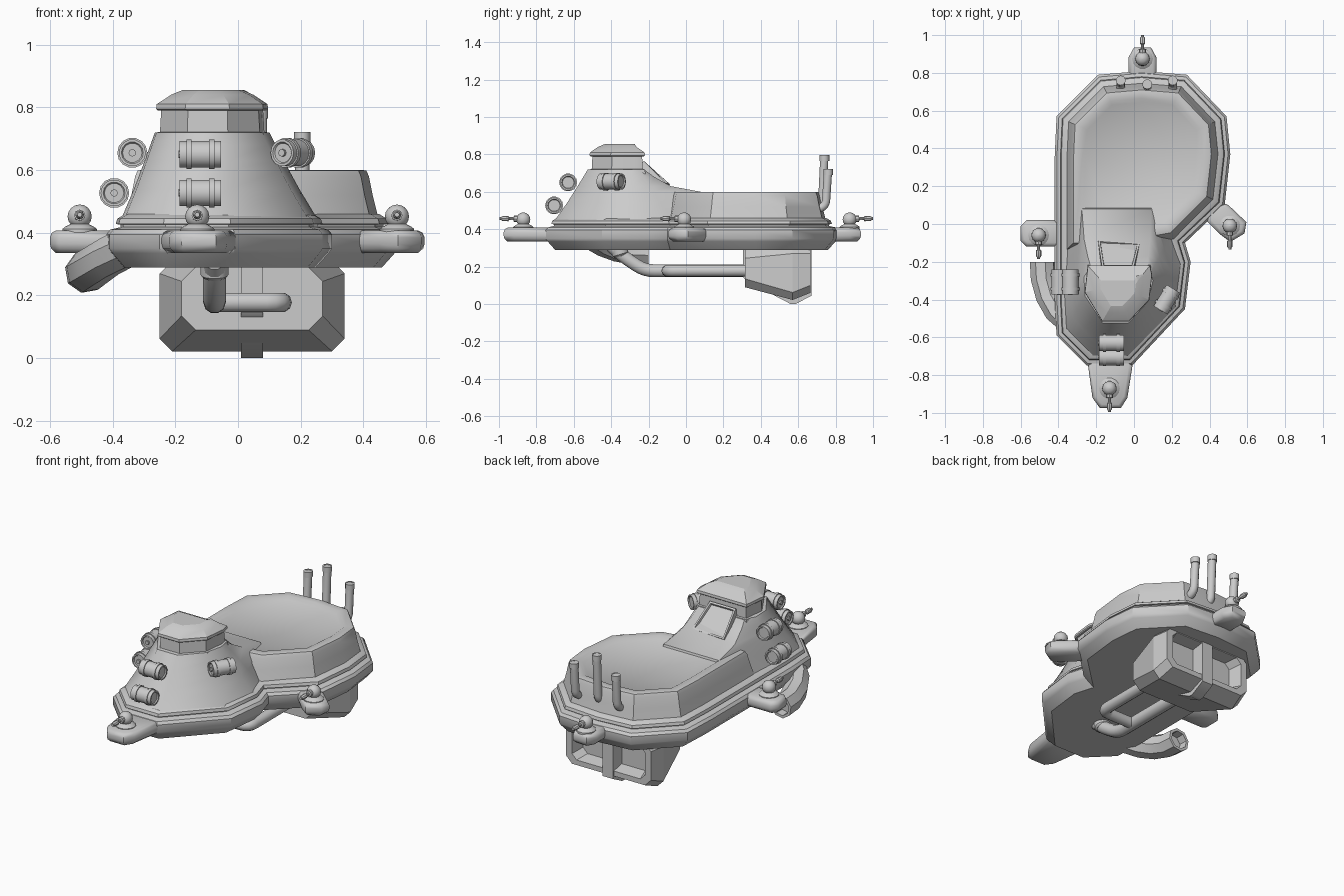
import bpy, bmesh, math
from mathutils import Vector

if "Cube" in bpy.data.objects:
    bpy.data.objects.remove(bpy.data.objects["Cube"])


def finish(name, bm, angle=35):
    bmesh.ops.recalc_face_normals(bm, faces=bm.faces)
    me = bpy.data.meshes.new(name)
    bm.to_mesh(me)
    bm.free()
    ob = bpy.data.objects.new(name, me)
    bpy.context.collection.objects.link(ob)
    bpy.ops.object.select_all(action='DESELECT')
    ob.select_set(True)
    bpy.context.view_layer.objects.active = ob
    bpy.ops.object.shade_smooth_by_angle(angle=math.radians(angle))
    return ob


def loft(name, rings, angle=35):
    bm = bmesh.new()
    vs = [[bm.verts.new(p) for p in r] for r in rings]
    n = len(rings[0])
    for a, b in zip(vs, vs[1:]):
        for i in range(n):
            bm.faces.new((a[i], a[(i + 1) % n], b[(i + 1) % n], b[i]))
    bm.faces.new(vs[0])
    bm.faces.new(vs[-1])
    return finish(name, bm, angle)


def inset(poly, d):
    """Mitred inward offset of a closed outline."""
    n = len(poly)
    area = sum(poly[i - 1][0] * poly[i][1] - poly[i][0] * poly[i - 1][1] for i in range(n))
    s = 1 if area > 0 else -1
    out = []
    for i in range(n):
        p0, p, p1 = (Vector(poly[j % n]) for j in (i - 1, i, i + 1))
        a, b = (p - p0).normalized(), (p1 - p).normalized()
        na, nb = Vector((-a.y, a.x)) * s, Vector((-b.y, b.x)) * s
        out.append(p + (na + nb) * (d / (1 + na.dot(nb))))
    return out


def stack(name, poly, profile, angle=35):
    """Outline stacked through (z, inset) levels."""
    return loft(name, [[(q.x, q.y, z) for q in inset(poly, d)] for z, d in profile], angle)


def lathe(name, origin, axis, profile, n=14):
    """Profile of (radius, distance along axis)."""
    q = Vector(axis).to_track_quat('Z', 'Y')
    rings = [[Vector(origin) + q @ Vector((r * math.cos(k * math.tau / n), r * math.sin(k * math.tau / n), t))
              for k in range(n)] for r, t in profile]
    return loft(name, rings)


def tube(name, pts, r, bend=0.06, sides=3):
    """Pipe along a path with rounded bends."""
    pts = [Vector(p) for p in pts]
    path = [pts[0]]
    for a, p, b in zip(pts, pts[1:], pts[2:]):
        s = p + (a - p).normalized() * bend
        e = p + (b - p).normalized() * bend
        path += [s.lerp(p, t).lerp(p.lerp(e, t), t) for t in (0, .25, .5, .75, 1)]
    path.append(pts[-1])
    cu = bpy.data.curves.new(name, 'CURVE')
    cu.dimensions = '3D'
    cu.bevel_depth, cu.bevel_resolution, cu.use_fill_caps = r, sides, True
    sp = cu.splines.new('POLY')
    sp.points.add(len(path) - 1)
    for pt, c in zip(sp.points, path):
        pt.co = (*c, 1)
    ob = bpy.data.objects.new(name, cu)
    bpy.context.collection.objects.link(ob)
    bpy.ops.object.select_all(action='DESELECT')
    ob.select_set(True)
    bpy.context.view_layer.objects.active = ob
    bpy.ops.object.convert(target='MESH')
    bpy.ops.object.shade_smooth_by_angle(angle=math.radians(40))


# Hull rim with groove and upper lip
back = [(-.41, .57), (-.19, .79), (.04, .81), (.28, .79), (.49, .57), (.51, .37), (.48, .10)]
hull = back + [(.27, -.10), (.30, -.20), (.27, -.45), (-.01, -.75), (-.25, -.75),
               (-.41, -.59), (-.42, -.40), (-.42, .35)]
stack("hull", hull, [(.29, .05), (.335, .01), (.35, 0), (.395, 0), (.41, .012), (.418, .045),
                     (.426, .045), (.428, .03), (.445, .035), (.46, .06)])

# Rear deck with shallow sunken floor
stack("rear_deck", back + [(.24, -.14), (-.10, -.20), (-.42, -.20), (-.42, .35)],
      [(.44, .06), (.52, .08), (.58, .092), (.598, .10), (.60, .11), (.60, .145), (.588, .165)])

# Front tower, its back sweeping down to the deck
base = [(-.34, .05), (-.37, -.38), (-.36, -.56), (-.22, -.70), (-.03, -.70), (.22, -.44),
        (.25, -.21), (.20, -.07), (.12, .05)]
top = [(-.23, -.22), (-.265, -.28), (-.26, -.38), (-.165, -.525), (-.03, -.525), (.075, -.41),
       (.10, -.30), (.09, -.25), (.07, -.22)]
rings = []
for z, yb in [(.45, .10), (.54, .10), (.60, .08), (.63, -.08), (.68, -.17), (.72, -.225)]:
    t = ((z - .45) / .27) ** .92
    r = [Vector(a).lerp(Vector(b), t) for a, b in zip(base, top)]
    r[0].y = r[8].y = yb
    rings.append([(p.x, p.y, z) for p in r])
loft("tower", rings, 50)

# Cabin: window band and overhanging roof
cabin = [(-.24, -.225), (-.255, -.36), (-.165, -.51), (-.03, -.51), (.075, -.40), (.09, -.27), (.08, -.225)]
stack("cabin", cabin, [(.69, -.01), (.72, -.005), (.722, .006), (.795, .01)])
stack("cabin_roof", cabin, [(.79, 0), (.795, -.006), (.81, -.004), (.84, .04), (.855, .075)], 20)

# Framed hatch on the tower's rear slope
bm = bmesh.new()
q = [bm.verts.new(p) for p in [(-.19, -.085, .64), (.03, -.10, .64), (0, -.225, .765), (-.17, -.225, .765)]]
f = bm.faces.new(q)
ex = bmesh.ops.extrude_face_region(bm, geom=[f])
for v in ex['geom']:
    if isinstance(v, bmesh.types.BMVert):
        v.co += Vector((0, -.05, -.05))
bm.normal_update()
bmesh.ops.recalc_face_normals(bm, faces=bm.faces)
f = max(bm.faces, key=lambda g: g.calc_center_median().y + g.calc_center_median().z if len(g.verts) == 4 and abs(g.normal.y + g.normal.z) > 1.3 else -9)
bmesh.ops.inset_region(bm, faces=[f], thickness=.015, depth=0)
bmesh.ops.inset_region(bm, faces=[f], thickness=.004, depth=-.012)
finish("rear_hatch", bm)

# Four gun mounts: pad, base ring, ball and barrel
pads = {
    "front": ([(-.25, -.70), (-.22, -.92), (-.18, -.975), (-.07, -.975), (-.035, -.92), (0, -.70)], (-.13, -.87), -1),
    "left": ([(-.38, .02), (-.57, .02), (-.60, -.01), (-.60, -.09), (-.57, -.12), (-.38, -.12)], (-.505, -.06), -1),
    "right": ([(.45, .12), (.50, .10), (.595, .01), (.585, -.05), (.51, -.095), (.45, -.05), (.36, .04)], (.507, -.01), -1),
    "back": ([(-.03, .76), (-.03, .88), (0, .935), (.09, .935), (.12, .88), (.12, .76)], (.045, .875), 1),
}
for side, (poly, (x, y), d) in pads.items():
    stack(side + "_pad", poly, [(.335, .02), (.35, .004), (.365, 0), (.385, 0), (.40, .006), (.408, .02)], 50)
    lathe(side + "_gun_base", (x, y, .40), (0, 0, 1), [(.055, 0), (.055, .012), (.045, .02), (.025, .03)])
    ball = [(.038 * math.sin(a * math.pi / 8) + .0005, -.038 * math.cos(a * math.pi / 8)) for a in range(9)]
    lathe(side + "_gun_ball", (x, y, .452), (0, 0, 1), ball)
    lathe(side + "_gun_barrel", (x, y, .455), (0, d, .02),
          [(.018, .02), (.018, .05), (.008, .052), (.008, .075), (.014, .08), (.014, .11), (.008, .118), (.008, .126)], 8)

# Strapped kegs around the tower
R, S = .043, .048
half = [(R, -.066), (R, -.045), (S, -.045), (S, -.028), (R, -.028)]
keg = [(R - .012, -.06), (R - .008, -.066)] + half + [(r, -t) for r, t in half[::-1]] + [(R - .008, .066), (R - .012, .06)]
for i, (pos, axis) in enumerate([
        ((-.12, -.63, .65), (1, 0, 0)), ((-.12, -.705, .527), (1, 0, 0)),
        ((-.337, -.307, .655), (0, 1, 0)), ((-.395, -.307, .527), (0, 1, 0)),
        ((.175, -.40, .655), (.5, .82, 0))]):
    lathe(f"keg_{i + 1}", pos, axis, keg)
    a = Vector(axis).normalized()
    lathe(f"keg_tap_{i + 1}", Vector(pos) - a * .07, a, [(.012, 0), (.012, .02)], 8)

# Exhaust stacks on the stern
for i, (x, y, z) in enumerate([(-.07, .757, .72), (.07, .737, .795), (.205, .757, .72)]):
    tube(f"exhaust_stack_{i + 1}", [(x, y - .07, .50), (x, y - .01, .525), (x, y + .003, z)], .023, .03)
    lathe(f"exhaust_lip_{i + 1}", (x, y + .003, z - .01), (0, 0, 1), [(.026, -.02), (.026, .012), (.019, .012), (.019, 0)], 12)

# Side scoop curving back from the left flank
path = [(-.34, -.52, .36), (-.41, -.46, .325), (-.455, -.38, .295), (-.48, -.29, .278), (-.485, -.20, .275)]
dirs = [(-.7, .7), (-.6, .8), (-.4, .9), (-.1, 1), (0, 1)]


def scoop_ring(p, d, s):
    out = []
    u = Vector((d[1], -d[0], 0)).normalized()
    v = Vector((0, 0, 1))
    for k in range(8):
        a = math.radians(22.5 + 45 * k - 35)
        out.append(Vector(p) + u * s * math.cos(a) + v * s * math.sin(a))
    return out


rings = [scoop_ring(p, d, .068) for p, d in zip(path, dirs)]
rings += [scoop_ring(path[-1], dirs[-1], .052), scoop_ring((-.485, -.25, .275), dirs[-1], .05)]
loft("side_scoop", rings)


# Engine housing under the stern, with recessed rear openings
def octagon(y, x0, x1, z0, z1, c):
    return [(x0 + c, y, z0), (x1 - c, y, z0), (x1, y, z0 + c), (x1, y, z1 - c),
            (x1 - c, y, z1), (x0 + c, y, z1), (x0, y, z1 - c), (x0, y, z0 + c)]


loft("engine_housing", [octagon(.315, -.18, .27, .09, .29, .045), octagon(.57, -.25, .34, .022, .31, .04),
                        octagon(.665, -.235, .325, .06, .31, .04), octagon(.665, -.195, .285, .09, .285, .03),
                        octagon(.59, -.175, .265, .105, .275, .03)], 20)
rib = [(.305, .30), (.305, .145), (.32, .125), (.56, 0), (.585, 0), (.672, .045), (.672, .30)]
loft("engine_rib", [[(x, y, z) for y, z in rib] for x in (.01, .08)])

# Feed pipes below the hull
tube("feed_pipe_left", [(-.075, -.40, .31), (-.075, -.33, .25), (-.075, -.22, .178), (-.075, .36, .178)], .036, .05)
tube("feed_pipe_right", [(-.075, -.10, .178), (.14, -.10, .178), (.14, .36, .178)], .032, .05)
lathe("feed_flange", (-.075, -.36, .30), (0, .3, -1), [(.045, -.02), (.045, .035), (.036, .045)])
